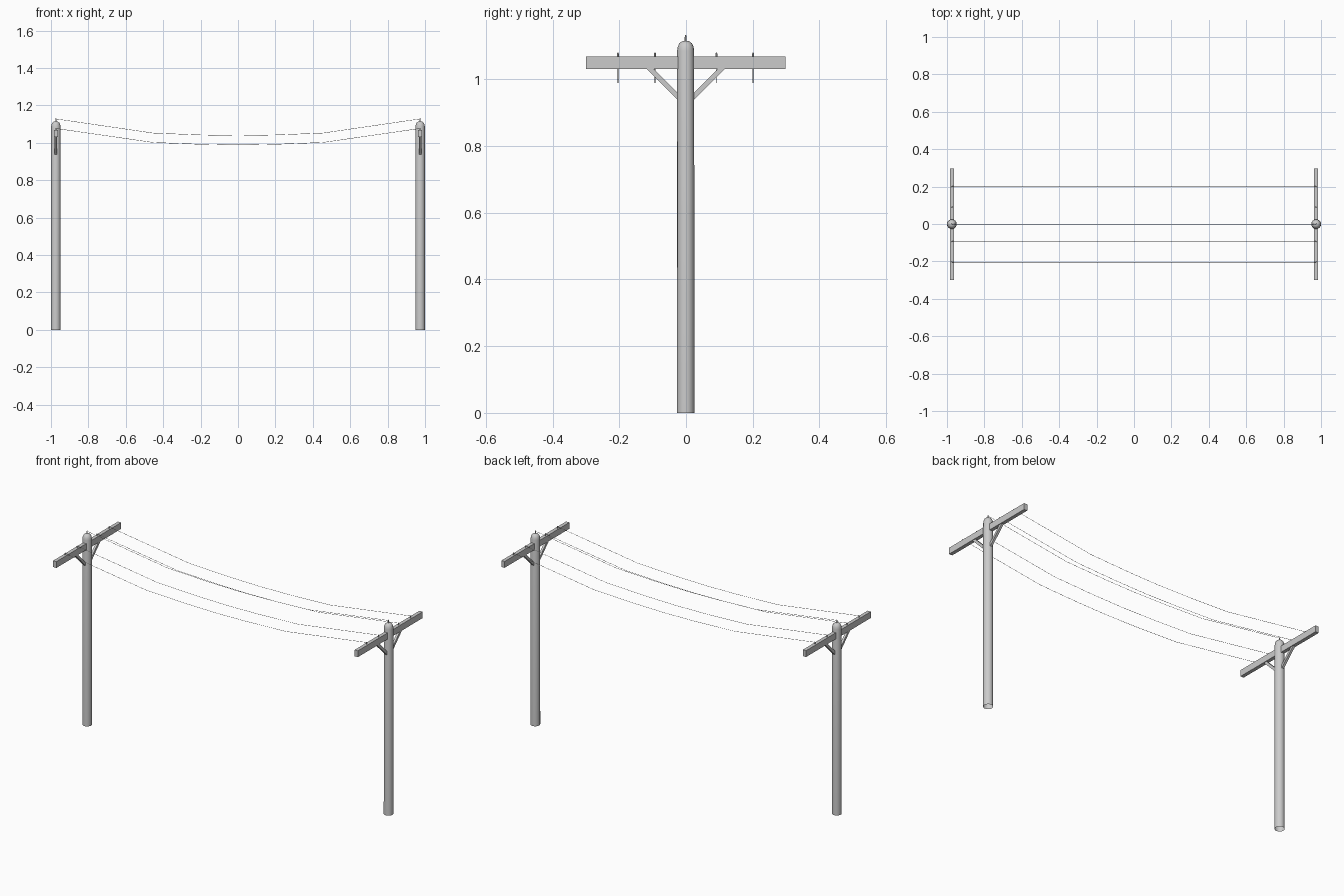
import bpy, bmesh, math
from mathutils import Vector

if "Cube" in bpy.data.objects:
    bpy.data.objects.remove(bpy.data.objects["Cube"])

POLE_X = 0.974
CY = -0.001
WIRES = (-0.204, -0.093, 0.091, 0.201)


def finish(bm, name):
    bmesh.ops.recalc_face_normals(bm, faces=bm.faces)
    me = bpy.data.meshes.new(name)
    bm.to_mesh(me)
    bm.free()
    ob = bpy.data.objects.new(name, me)
    bpy.context.collection.objects.link(ob)
    bpy.ops.object.select_all(action='DESELECT')
    ob.select_set(True)
    bpy.context.view_layer.objects.active = ob
    bpy.ops.object.shade_smooth_by_angle(angle=math.radians(40))
    return ob


def lathe(name, x, y, profile, sides):
    """Round body, open at the hidden base, from (radius, z) pairs."""
    bm = bmesh.new()
    rings = [[bm.verts.new((x + r * math.cos(2 * math.pi * i / sides),
                            y + r * math.sin(2 * math.pi * i / sides), z))
              for i in range(sides)] for r, z in profile]
    for a, b in zip(rings, rings[1:]):
        for i in range(sides):
            j = (i + 1) % sides
            bm.faces.new((a[i], a[j], b[j], b[i]))
    bm.faces.new(rings[-1])
    return finish(bm, name)


def box(name, loc, size, tilt=0):
    bpy.ops.mesh.primitive_cube_add(size=1, location=loc, rotation=(tilt, 0, 0))
    ob = bpy.context.object
    ob.name = name
    ob.scale = size
    return ob


def wire(name, y, top, sag):
    """Thin sagging cable between the two poles."""
    cu = bpy.data.curves.new(name, 'CURVE')
    cu.dimensions = '3D'
    cu.bevel_depth = 0.001
    cu.bevel_resolution = 0
    cu.use_fill_caps = True
    pts = [(-POLE_X, 0), (-0.455, 0.85), (-0.2, 0.965), (0, 1),
           (0.2, 0.965), (0.455, 0.85), (POLE_X, 0)]
    sp = cu.splines.new('POLY')
    sp.points.add(len(pts) - 1)
    for p, (x, f) in zip(sp.points, pts):
        p.co = (x, y, top - sag * f, 1)
    ob = bpy.data.objects.new(name, cu)
    bpy.context.collection.objects.link(ob)


for side, x in (("left", -POLE_X), ("right", POLE_X)):
    # pole with rounded top
    lathe(side + "_pole", x, CY, [(0.0262, 0), (0.0255, 1.085), (0.0235, 1.097),
          (0.019, 1.107), (0.012, 1.113), (0.004, 1.115)], 16)
    # pin on the pole top
    lathe(side + "_top_pin", x, CY, [(0.003, 1.11), (0.003, 1.126), (0.0015, 1.132)], 8)
    # crossarm
    box(side + "_crossarm", (x, CY, 1.049), (0.021, 0.598, 0.037))
    # diagonal braces
    for s in (-1, 1):
        a = Vector((x, CY + s * 0.018, 0.942))
        b = Vector((x, CY + s * 0.112, 1.036))
        d = b - a
        box(side + "_brace", (a + b) / 2, (0.013, d.length, 0.015), math.atan2(d.z, d.y))
    # insulator pins
    for y in WIRES:
        lathe(side + "_insulator_pin", x, y, [(0.003, 1.06), (0.003, 1.076), (0.0015, 1.08)], 8)

# wires
for y in WIRES:
    wire("wire", y, 1.077, 0.088)
wire("top_wire", CY, 1.128, 0.089)
